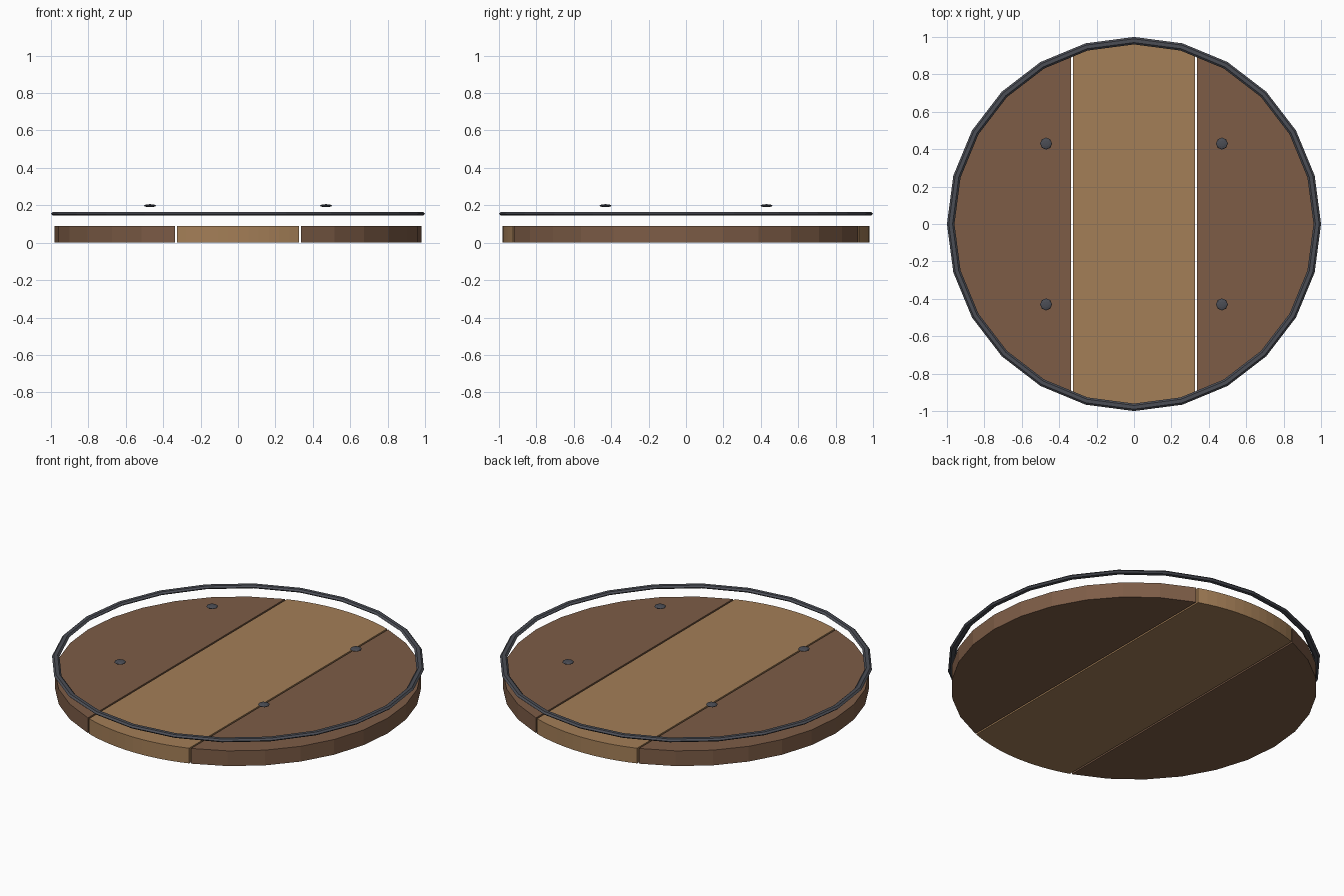
import bpy, bmesh
from math import asin, acos, cos, sin, pi

if "Cube" in bpy.data.objects:
    bpy.data.objects.remove(bpy.data.objects["Cube"])

RADIUS, THICK = 0.98, 0.09
INNER, OUTER = 0.327, 0.337      # plank edges on either side of the gap
STEPS = 12


def material(name, r, g, b):
    m = bpy.data.materials.new(name)
    m.use_nodes = True
    m.diffuse_color = (r, g, b, 1)
    bsdf = m.node_tree.nodes["Principled BSDF"]
    bsdf.inputs["Base Color"].default_value = (r, g, b, 1)
    bsdf.inputs["Roughness"].default_value = 0.8
    return m


light_wood = material("light wood", 0.37, 0.21, 0.095)
dark_wood = material("dark wood", 0.205, 0.108, 0.062)
iron = material("dark iron", 0.07, 0.074, 0.09)


def arc(start, end):
    return [(RADIUS * cos(start + (end - start) * i / STEPS),
             RADIUS * sin(start + (end - start) * i / STEPS))
            for i in range(STEPS + 1)]


def plank(name, outline, mat):
    bm = bmesh.new()
    face = bm.faces.new([bm.verts.new((x, y, 0)) for x, y in outline])
    top = bmesh.ops.extrude_face_region(bm, geom=[face])["geom"]
    bmesh.ops.translate(bm, vec=(0, 0, THICK),
                        verts=[v for v in top if isinstance(v, bmesh.types.BMVert)])
    bmesh.ops.recalc_face_normals(bm, faces=bm.faces)
    mesh = bpy.data.meshes.new(name)
    bm.to_mesh(mesh)
    bm.free()
    mesh.materials.append(mat)
    bpy.context.collection.objects.link(bpy.data.objects.new(name, mesh))


# Three planks cut from one disc
half = asin(INNER / RADIUS)
plank("centre_plank", arc(pi / 2 - half, pi / 2 + half)
      + arc(-pi / 2 - half, -pi / 2 + half), light_wood)
side = acos(OUTER / RADIUS)
plank("left_plank", arc(-side, side), dark_wood)
plank("right_plank", arc(pi - side, pi + side), dark_wood)

# Flattened iron hoop above the planks
bpy.ops.mesh.primitive_torus_add(major_segments=24, minor_segments=6,
                                 major_radius=0.98, minor_radius=0.02,
                                 location=(0, 0, 0.154))
hoop = bpy.context.object
hoop.name = "iron_rim"
hoop.scale.z = 0.55
hoop.data.materials.append(iron)

# Four flattened rivets
for x, x_name in ((0.47, "left"), (-0.47, "right")):
    for y, y_name in ((-0.43, "front"), (0.43, "back")):
        bpy.ops.mesh.primitive_uv_sphere_add(segments=8, ring_count=6, radius=0.032,
                                             location=(x, y, 0.198))
        rivet = bpy.context.object
        rivet.name = f"{y_name}_{x_name}_rivet"
        rivet.scale.z = 0.25
        rivet.data.materials.append(iron)
